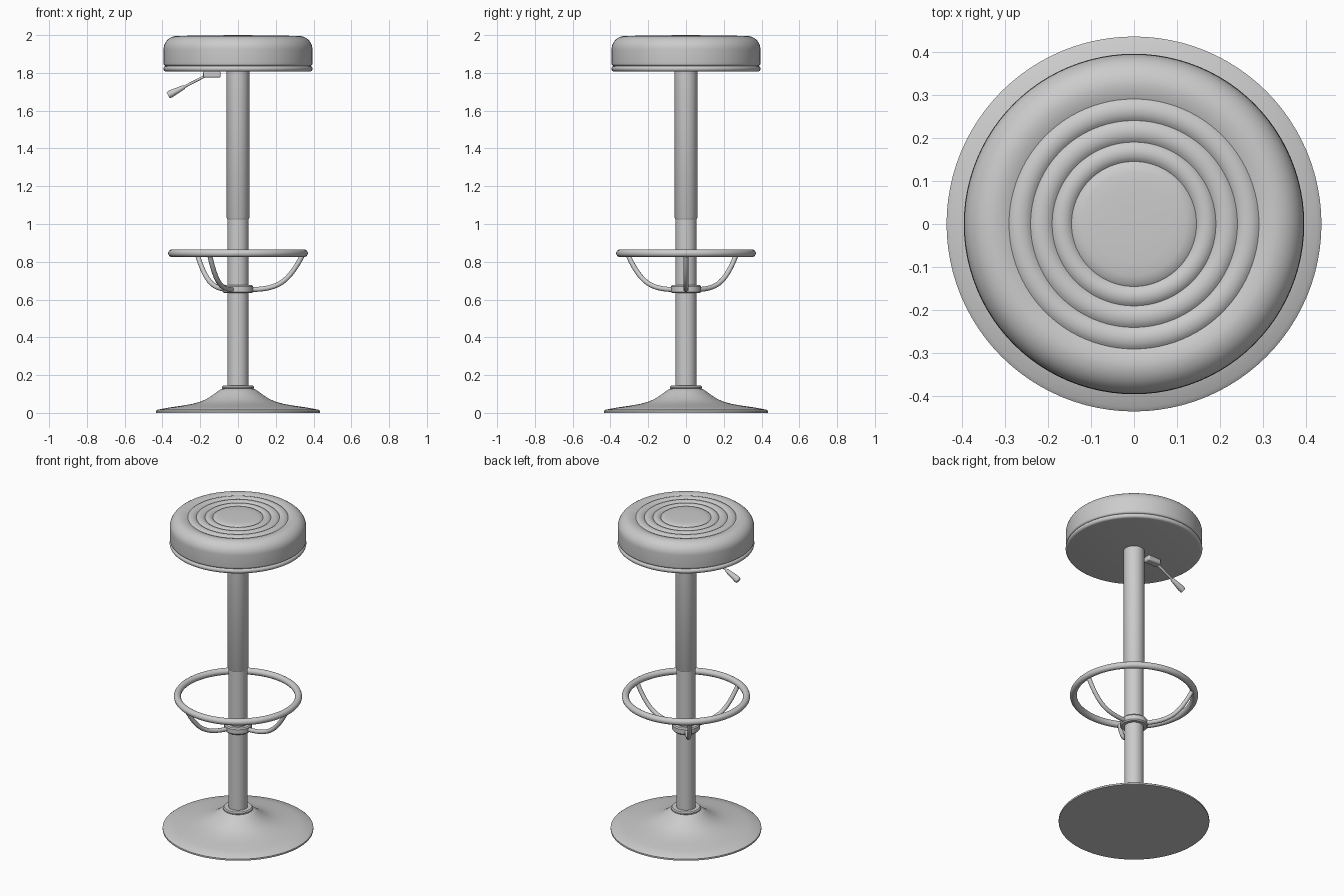
import bpy, bmesh, math

if "Cube" in bpy.data.objects:
    bpy.data.objects.remove(bpy.data.objects["Cube"])


def smooth(obj, angle=35):
    bpy.ops.object.select_all(action='DESELECT')
    obj.select_set(True)
    bpy.context.view_layer.objects.active = obj
    bpy.ops.object.shade_smooth_by_angle(angle=math.radians(angle))


def lathe(name, profile, steps=96, closed=False, angle=35):
    """Revolve (radius, z) points around the z axis."""
    bm = bmesh.new()
    pts = profile + profile[:1] if closed else profile
    vs = [bm.verts.new((r, 0, z)) for r, z in pts]
    edges = [bm.edges.new(p) for p in zip(vs, vs[1:])]
    bmesh.ops.spin(bm, geom=vs + edges, cent=(0, 0, 0), axis=(0, 0, 1),
                   angle=math.tau, steps=steps, use_duplicate=False)
    bmesh.ops.remove_doubles(bm, verts=bm.verts, dist=1e-5)
    bmesh.ops.recalc_face_normals(bm, faces=bm.faces)
    me = bpy.data.meshes.new(name)
    bm.to_mesh(me)
    bm.free()
    obj = bpy.data.objects.new(name, me)
    bpy.context.collection.objects.link(obj)
    smooth(obj, angle)
    return obj


def arc(cx, cz, r, a0, a1, n=8):
    return [(cx + r * math.cos(math.radians(a0 + (a1 - a0) * i / n)),
             cz + r * math.sin(math.radians(a0 + (a1 - a0) * i / n)))
            for i in range(n + 1)]


def tube(name, points, radius, scales=None, kind='POLY', rot=0):
    """Round bar along (x, z) points in the y = 0 plane, turned about z."""
    cu = bpy.data.curves.new(name, 'CURVE')
    cu.dimensions = '3D'
    cu.bevel_depth = radius
    cu.bevel_resolution = 4
    cu.use_fill_caps = True
    sp = cu.splines.new(kind)
    sp.points.add(len(points) - 1)
    for i, (x, z) in enumerate(points):
        sp.points[i].co = (x, 0, z, 1)
        sp.points[i].radius = scales[i] if scales else 1
    if kind == 'NURBS':
        sp.use_endpoint_u = True
        sp.order_u = 4
        sp.resolution_u = 6
    obj = bpy.data.objects.new(name, cu)
    bpy.context.collection.objects.link(obj)
    obj.rotation_euler.z = rot
    bpy.ops.object.select_all(action='DESELECT')
    obj.select_set(True)
    bpy.context.view_layer.objects.active = obj
    bpy.ops.object.convert(target='MESH')
    obj = bpy.context.object
    smooth(obj)
    return obj


# flared base with neck collar
lathe("base", [(0, 0), (0.435, 0), (0.435, 0.010), (0.425, 0.017), (0.36, 0.029),
               (0.29, 0.039), (0.24, 0.048), (0.20, 0.059), (0.17, 0.072),
               (0.14, 0.090), (0.11, 0.112), (0.09, 0.126), (0.075, 0.130), (0, 0.130)])
lathe("base_collar", [(0, 0.126), (0.08, 0.126), (0.086, 0.131), (0.086, 0.138),
                      (0.08, 0.144), (0, 0.144)], 64)

# telescopic column
lathe("lower_column", [(0, 0.13), (0.055, 0.13), (0.055, 1.04), (0, 1.04)], 48)
lathe("upper_column", [(0, 1.025), (0.056, 1.025), (0.06, 1.032),
                       (0.06, 1.81), (0, 1.81)], 48)

# seat pan: flat underside with a rounded rim
lathe("seat_rim", [(0, 1.807)] + arc(0.38, 1.822, 0.015, -90, 90) + [(0, 1.837)])

# cushion with stitched rings: each band bulges between its grooves
grooves = [0.29, 0.24, 0.19, 0.145]
cushion = [(0, 1.833), (0.38, 1.835)] + arc(0.38, 1.85, 0.014, -60, 0, 4)
cushion += arc(0.324, 1.925, 0.07, 0, 90, 12)[:-1] + [(0.324, 1.995), (0.305, 1.993)]
for outer, inner in zip(grooves, grooves[1:]):
    for i in range(8):
        t = i / 8
        cushion.append((outer + (inner - outer) * t,
                        1.987 + 0.010 * math.sin(math.pi * t) ** 0.7))
cushion += [(0.145, 1.987), (0.137, 1.993), (0.12, 1.997), (0.09, 1.999), (0.04, 2.0), (0, 2.0)]
lathe("seat_cushion", cushion)

# footrest ring, clamp and three curved struts
lathe("footrest_ring", arc(0.35, 0.845, 0.02, 0, 360, 16)[:-1], closed=True, angle=60)
lathe("footrest_clamp", [(0.05, 0.634), (0.074, 0.634), (0.08, 0.641), (0.08, 0.669),
                         (0.074, 0.676), (0.05, 0.676)], 64, closed=True)
for i, deg in enumerate((0, 129, 244)):
    tube(f"footrest_strut_{i + 1}",
         [(0.06, 0.653), (0.12, 0.653), (0.20, 0.665), (0.275, 0.72),
          (0.325, 0.80), (0.343, 0.84)], 0.013, kind='NURBS', rot=math.radians(deg))

# height lever: bracket, rod and flared grip
bpy.ops.mesh.primitive_cube_add(size=1, location=(-0.138, 0, 1.792))
bracket = bpy.context.object
bracket.name = "lever_bracket"
bracket.scale = (0.092, 0.05, 0.034)
bpy.ops.object.transform_apply(location=False, rotation=False, scale=True)
bev = bracket.modifiers.new("bevel", 'BEVEL')
bev.width = 0.008
bev.segments = 3
smooth(bracket)
tube("lever_rod", [(-0.15, 1.796), (-0.31, 1.713)], 0.007)
tube("lever_grip", [(-0.285, 1.726), (-0.292, 1.722), (-0.358, 1.688), (-0.370, 1.681)],
     0.02, [0.5, 0.6, 1.0, 0.85])
